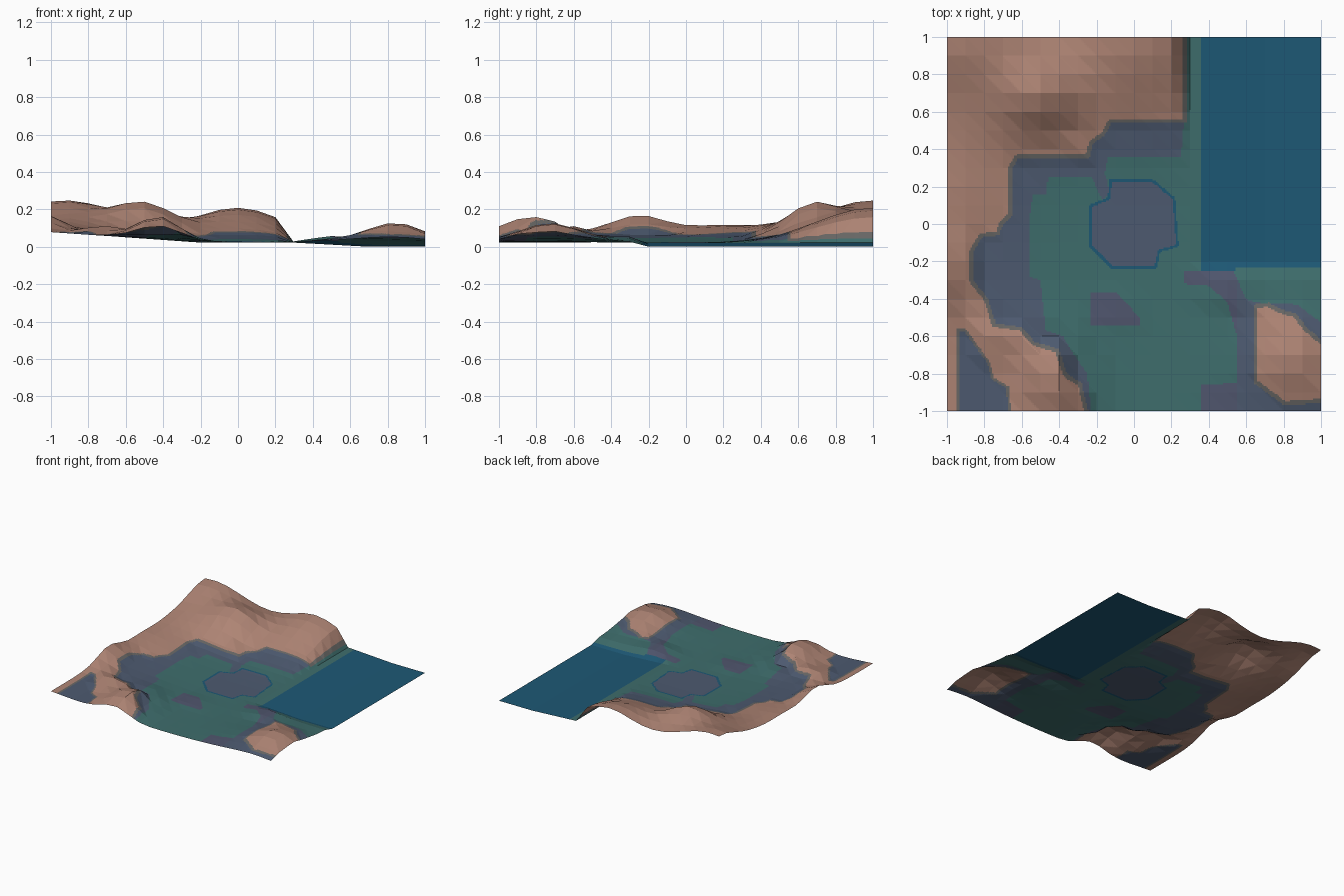
import bpy
import bmesh
from math import exp, floor
from mathutils import Vector
from mathutils.geometry import intersect_point_line

default_cube = bpy.data.objects.get("Cube")
if default_cube:
    bpy.data.objects.remove(default_cube, do_unlink=True)

CELL = 0.1            # spacing of the low-poly facets
SPLITS = 12           # colour cells per facet side
COUNT = 20 * SPLITS


# Materials, one for each flat colour
def linear(channel):
    value = channel / 255
    return value / 12.92 if value < 0.04 else ((value + 0.055) / 1.055) ** 2.4


def make_material(name, *rgb):
    material = bpy.data.materials.new(name)
    material.use_nodes = True
    colour = [linear(channel) for channel in rgb] + [1.0]
    material.diffuse_color = colour
    shader = material.node_tree.nodes["Principled BSDF"]
    shader.inputs["Base Color"].default_value = colour
    shader.inputs["Roughness"].default_value = 0.9
    return material


MATERIALS = [
    make_material("brown_rock", 174, 132, 116),
    make_material("rock_edge", 104, 103, 101),
    make_material("slate_ground", 77, 90, 112),
    make_material("purple_ground", 80, 86, 110),
    make_material("teal_grass", 62, 109, 108),
    make_material("blue_water", 29, 88, 117),
]
ROCK, ROCK_EDGE, SLATE, PURPLE, GRASS, WATER = range(len(MATERIALS))

# Hills: centre x, centre y, height, radius in x, radius in y
HILLS = [
    (-1, -.25, .09, .13, .2),
    (-1, .15, .03, .3, .2),
    (-.42, -.82, .125, .17, .25),
    (-.72, -.6, .05, .15, .12),
    (-.5, .68, .15, .22, .2),
    (-.9, 1, .17, .4, .3),
    (-.85, .55, .05, .3, .3),
    (0, 1, .185, .36, .42),
    (.85, -.72, .075, .19, .2),
    (.75, -.75, .035, .35, .35),
    (.5, -.35, .035, .15, .1),
    (-.1, -.45, .01, .15, .1),
]

# Outlines of the ground zones
MOUNTAINS = [
    (.28, 1.1), (.28, .54), (-.12, .54), (-.16, .47), (-.22, .43),
    (-.24, .35), (-.62, .35), (-.65, .3), (-.65, .05), (-.7, 0),
    (-.72, -.06), (-.81, -.07), (-.86, -.15), (-.86, -.3), (-.78, -.4),
    (-.74, -.53), (-.6, -.55), (-.53, -.63), (-.4, -.67), (-.36, -.8),
    (-.28, -.85), (-.22, -1.1), (-1.1, -1.1), (-1.1, 1.1),
]
HOLLOW = [(-.95, -.56), (-.9, -.56), (-.77, -.74), (-.75, -.82),
          (-.67, -.87), (-.65, -1.1), (-.95, -1.1)]
KNOLL = [(.64, -.43), (.72, -.42), (.77, -.45), (.87, -.48), (.92, -.55),
         (1.1, -.7), (1.1, -.95), (.8, -.97), (.75, -.93), (.64, -.85)]
FOOTHILLS = [
    (.27, .6), (.25, .36), (-.14, .36), (-.16, .25), (-.46, .25),
    (-.47, .16), (-.54, .16), (-.56, .02), (-.56, -.28), (-.5, -.3),
    (-.47, -.57), (-.38, -.6), (-.32, -.7), (-.25, -.8), (-.22, -1.1),
    (-1.1, -1.1), (-1.1, 1.1), (0, 1.1),
]
KNOLL_FOOT = [
    (.27, -.25), (.53, -.25), (.6, -.4), (.66, -.42), (.87, -.43),
    (1.1, -.6), (1.1, -1.1), (.36, -1.1), (.36, -.86), (.55, -.85),
    (.55, -.6), (.5, -.42), (.4, -.33), (.27, -.32),
]
PATCH = [(-.23, -.37), (-.09, -.37), (.03, -.5), (.03, -.54), (-.23, -.54)]
CLEARING = [(-.13, .24), (.1, .24), (.22, .14), (.24, -.12), (.14, -.15),
            (.12, -.24), (-.12, -.24), (-.24, -.12), (-.24, .1), (-.14, .14)]
INLET = [(-.23, .26), (-.15, .26), (-.13, .16), (-.17, .13)]


def edges(outline):
    return zip(outline, outline[1:] + outline[:1])


def inside(outline, x, y):
    result = False
    for (ax, ay), (bx, by) in edges(outline):
        if (ay > y) != (by > y) and x < ax + (bx - ax) * (y - ay) / (by - ay):
            result = not result
    return result


def near_edge(outline, x, y, width):
    point = Vector((x, y))
    for start, end in edges(outline):
        start, end = Vector(start), Vector(end)
        along = intersect_point_line(point, start, end)[1]
        closest = start.lerp(end, min(1, max(0, along)))
        if (closest - point).length < width:
            return True
    return False


def zone(x, y):
    """Pick the ground colour at a point."""
    if x > .36 and y > (-.25 if x < .54 else -.235):
        return WATER
    if inside(HOLLOW, x, y):
        return ROCK_EDGE if near_edge(HOLLOW, x, y, .014) else SLATE
    for outline in (MOUNTAINS, KNOLL):
        if inside(outline, x, y):
            return ROCK_EDGE if near_edge(outline, x, y, .022) else ROCK
    if inside(CLEARING, x, y):
        return WATER if near_edge(CLEARING, x, y, .014) else SLATE
    if inside(KNOLL_FOOT, x, y):
        return PURPLE if x < .55 else SLATE
    if inside(PATCH, x, y):
        return PURPLE
    if inside(FOOTHILLS, x, y) or inside(INLET, x, y):
        return SLATE
    return GRASS


def lattice_height(column, row):
    """Height at a corner of the coarse facets; rock rises above its foot."""
    x, y = column * CELL - 1, row * CELL - 1
    if x > .25 and y > -.25:
        return .022 * min(1, max(0, (.7 - x) / .4))
    plain = .022 + .07 * max(0, -x - .2)
    height = plain
    for cx, cy, rise, rx, ry in HILLS:
        height += rise * exp(-((x - cx) / rx) ** 2 - ((y - cy) / ry) ** 2)
    if zone(x, y) in (ROCK, ROCK_EDGE):
        return max(height, .068)
    return min(height, max(plain, .062))


CORNERS = [[lattice_height(i, j) for j in range(22)] for i in range(22)]


def surface_height(i, j):
    """Height on the flat triangular facets."""
    column, row = i // SPLITS, j // SPLITS
    u, v = (i % SPLITS) / SPLITS, (j % SPLITS) / SPLITS
    low, right = CORNERS[column][row], CORNERS[column + 1][row]
    back, far = CORNERS[column][row + 1], CORNERS[column + 1][row + 1]
    if u + v <= 1:
        return low + u * (right - low) + v * (back - low)
    return far + (1 - u) * (back - far) + (1 - v) * (right - far)


# Terrain sheet, open underneath
bm = bmesh.new()
bmesh.ops.create_grid(bm, x_segments=COUNT, y_segments=COUNT, size=1)
for vert in bm.verts:
    i, j = (floor((c + 1) / 2 * COUNT + 0.5) for c in vert.co.xy)
    vert.co.z = surface_height(i, j)
for face in bm.faces:
    centre = face.calc_center_median()
    face.material_index = zone(centre.x, centre.y)
mesh = bpy.data.meshes.new("terrain")
bm.to_mesh(mesh)
bm.free()
for material in MATERIALS:
    mesh.materials.append(material)
terrain = bpy.data.objects.new("terrain", mesh)
bpy.context.scene.collection.objects.link(terrain)
